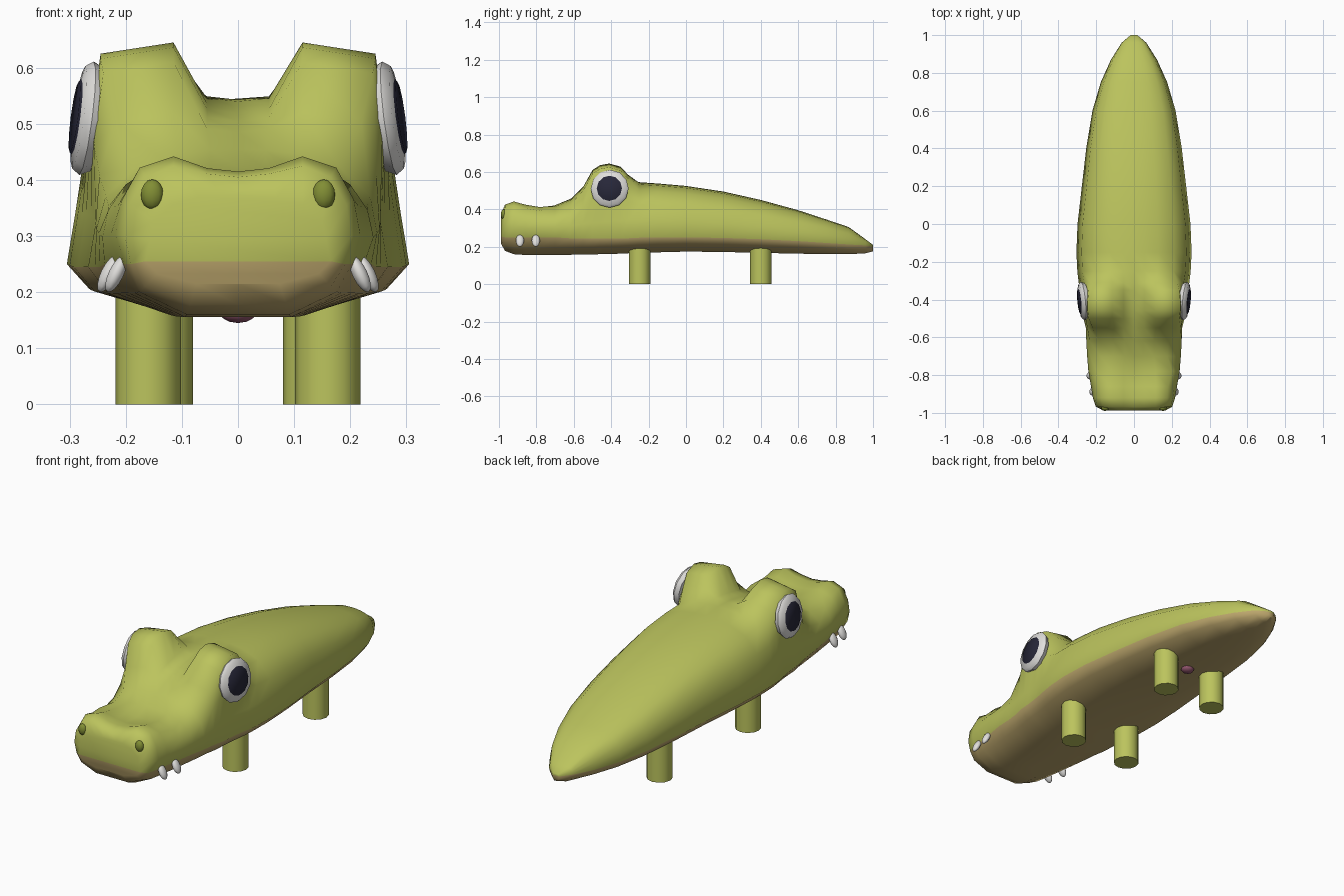
import bpy, bmesh, math
from mathutils import Matrix, Vector

if "Cube" in bpy.data.objects:
    bpy.data.objects.remove(bpy.data.objects["Cube"])


def material(name, rgb):
    m = bpy.data.materials.new(name)
    m.diffuse_color = (*rgb, 1)
    m.use_nodes = True
    m.node_tree.nodes["Principled BSDF"].inputs["Base Color"].default_value = m.diffuse_color
    return m


GREEN = material("skin green", (0.50, 0.55, 0.11))
TAN = material("belly tan", (0.50, 0.38, 0.15))
DARK_GREEN = material("nostril green", (0.22, 0.27, 0.035))
WHITE = material("eye white", (0.75, 0.74, 0.72))
BLACK = material("pupil black", (0.02, 0.02, 0.04))
PINK = material("dark pink", (0.28, 0.09, 0.15))


def finish(name, bm, mats, angle=60):
    bmesh.ops.recalc_face_normals(bm, faces=bm.faces)
    me = bpy.data.meshes.new(name)
    bm.to_mesh(me)
    bm.free()
    ob = bpy.data.objects.new(name, me)
    bpy.context.collection.objects.link(ob)
    for m in mats:
        me.materials.append(m)
    bpy.ops.object.select_all(action='DESELECT')
    ob.select_set(True)
    bpy.context.view_layer.objects.active = ob
    bpy.ops.object.shade_smooth_by_angle(angle=math.radians(angle))
    return ob


def ellipsoid(name, loc, size, mat, tilt=0, segs=10, rings=8):
    bm = bmesh.new()
    bmesh.ops.create_uvsphere(bm, u_segments=segs, v_segments=rings, radius=1)
    m = Matrix.Translation(loc) @ Matrix.Rotation(tilt, 4, 'Y') @ Matrix.Diagonal((*size, 1))
    bmesh.ops.transform(bm, matrix=m, verts=bm.verts)
    return finish(name, bm, [mat])


def half_section(y, w, f, zb, zc, zt, bx=0, bz=0):
    """Half outline from belly centre to back centre; bx, bz raise paired bumps."""
    h = zt - zc
    g = 1 - max(0, f - 0.9) * 0.5
    low = [(0, zb), (0.45 * w * f, zb), (0.87 * w * f, zb + 0.45 * (zc - zb)),
           (f * w, zc), (g * w, zc + 0.32 * h)]
    if bz:
        top = [((g * w + bx) / 2 + 0.01, zc + 0.6 * (bz - zc)), (bx, bz - 0.02),
               (0.115, bz), (0.055, zt + 0.006), (0, zt)]
    else:
        top = [(0.91 * w, zc + 0.6 * h), (0.70 * w, zc + 0.85 * h),
               (0.42 * w, zc + 0.96 * h), (0.19 * w, zc + 0.99 * h), (0, zt)]
    return [Vector((x, y, z)) for x, z in low + top]


# Body: lofted sections from snout to tail
# y, half width, lip tuck, belly z, colour line z, top z, bump x, bump z
head = [
    (-0.988, 0.165, 1.00, 0.215, 0.255, 0.375),
    (-0.968, 0.205, 0.93, 0.178, 0.25, 0.405, 0.165, 0.425),
    (-0.92, 0.220, 0.92, 0.160, 0.25, 0.415, 0.175, 0.442),
    (-0.86, 0.230, 0.92, 0.156, 0.25, 0.405, 0.18, 0.425),
    (-0.78, 0.244, 0.92, 0.156, 0.25, 0.400, 0.20, 0.412),
    (-0.70, 0.253, 0.94, 0.157, 0.25, 0.422),
    (-0.62, 0.259, 0.95, 0.157, 0.245, 0.455),
    (-0.55, 0.263, 0.97, 0.158, 0.245, 0.485, 0.22, 0.520),
    (-0.50, 0.267, 1.00, 0.159, 0.245, 0.505, 0.24, 0.610),
    (-0.46, 0.270, 1.00, 0.160, 0.245, 0.52, 0.245, 0.636),
    (-0.41, 0.275, 1.00, 0.161, 0.245, 0.53, 0.245, 0.645),
    (-0.35, 0.285, 1.00, 0.163, 0.245, 0.54, 0.24, 0.628),
    (-0.31, 0.293, 1.00, 0.165, 0.245, 0.543, 0.23, 0.585),
]
# y, half width, belly z, colour line z, top z
back = [
    (-0.25, 0.300, 0.167, 0.248, 0.545), (-0.15, 0.305, 0.170, 0.25, 0.538),
    (0.0, 0.299, 0.174, 0.25, 0.525), (0.2, 0.276, 0.172, 0.247, 0.495),
    (0.4, 0.253, 0.167, 0.24, 0.450), (0.6, 0.220, 0.163, 0.23, 0.395),
    (0.75, 0.176, 0.160, 0.22, 0.346), (0.87, 0.122, 0.160, 0.212, 0.305),
    (0.96, 0.065, 0.165, 0.207, 0.240), (1.0, 0.018, 0.175, 0.2, 0.210),
]
rows = head + [(y, w, 1.0, zb, zc, zt) for y, w, zb, zc, zt in back]

bm = bmesh.new()
loops = []
for row in rows:
    half = half_section(*row)
    mirror = [Vector((-p.x, p.y, p.z)) for p in half[-2:0:-1]]
    loops.append([bm.verts.new(p) for p in half + mirror])
n = len(loops[0])
for a, b in zip(loops, loops[1:]):
    for i in range(n):
        j = (i + 1) % n
        face = bm.faces.new((a[i], a[j], b[j], b[i]))
        face.material_index = 1 if i < 3 or i >= n - 3 else 0
# Close both ends: green above the colour line, tan below
for loop in (loops[0], loops[-1]):
    for i in range(n // 2):
        a, b, c, d = loop[i], loop[i + 1], loop[n - i - 1], loop[(n - i) % n]
        verts = list(dict.fromkeys((a, b, c, d)))
        face = bm.faces.new(verts)
        face.material_index = 1 if i < 3 else 0
finish("body", bm, [GREEN, TAN], 80)

# Legs
for pair, x, y in (("front_leg", 0.16, -0.248), ("rear_leg", 0.138, 0.40)):
    for side in (-1, 1):
        bm = bmesh.new()
        bmesh.ops.create_cone(bm, cap_ends=True, segments=12, radius1=0.058,
                              radius2=0.058, depth=0.22,
                              matrix=Matrix.Translation((side * x, y, 0.11)))
        finish(pair, bm, [GREEN], 40)


# Eyes: bevelled white disc with an inset dark pupil, facing outwards
def eye(side):
    bm = bmesh.new()
    discs = []
    for r, z in ((0.092, -0.02), (0.102, 0.0), (0.092, 0.014), (0.068, 0.018), (0.064, 0.022)):
        discs.append([bm.verts.new((r * math.cos(k * math.tau / 12),
                                    r * math.sin(k * math.tau / 12), z)) for k in range(12)])
    for s, (a, b) in enumerate(zip(discs, discs[1:])):
        for i in range(12):
            j = (i + 1) % 12
            bm.faces.new((a[i], a[j], b[j], b[i])).material_index = int(s == 3)
    bm.faces.new(discs[0])
    bm.faces.new(discs[-1]).material_index = 1
    normal = Vector((side, -0.10, 0.13))
    m = Matrix.Translation((side * 0.270, -0.408, 0.51)) @ \
        normal.to_track_quat('Z', 'Y').to_matrix().to_4x4()
    bmesh.ops.transform(bm, matrix=m, verts=bm.verts)
    finish("eye", bm, [WHITE, BLACK], 50)


for s in (-1, 1):
    eye(s)
    # Nostrils and paired teeth
    ellipsoid("nostril", (s * 0.153, -0.974, 0.374), (0.021, 0.016, 0.027), DARK_GREEN)
    ellipsoid("front_tooth", (s * 0.217, -0.888, 0.233), (0.014, 0.022, 0.036), WHITE, -s * 0.45)
    ellipsoid("rear_tooth", (s * 0.231, -0.803, 0.233), (0.014, 0.022, 0.036), WHITE, -s * 0.45)

# Small pink spot under the belly
ellipsoid("belly_spot", (0, 0.39, 0.163), (0.032, 0.03, 0.018), PINK, 0, 8, 6)
